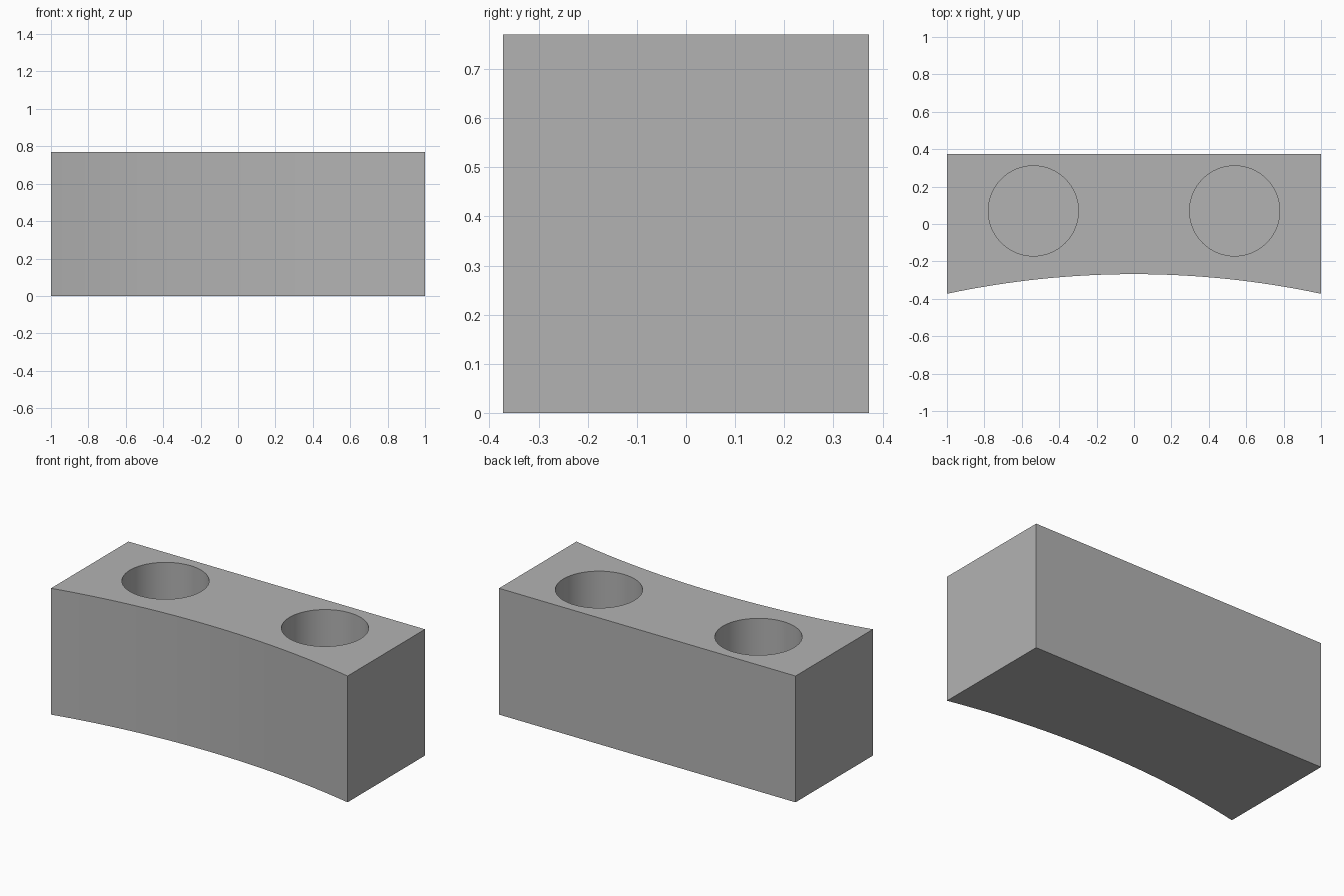
import bpy
import bmesh
import math

cube = bpy.data.objects.get("Cube")
if cube:
    bpy.data.objects.remove(cube, do_unlink=True)

HEIGHT = 0.77
HALF_DEPTH = 0.373
ARC_RISE = 0.105
FLOOR = 0.15
HOLE_X, HOLE_Y, HOLE_R = 0.538, 0.07, 0.241
ARC_STEPS = 32

grey = bpy.data.materials.new("plain grey")
grey.use_nodes = True
color = (0.45, 0.45, 0.45, 1)
grey.diffuse_color = color
grey.node_tree.nodes["Principled BSDF"].inputs["Base Color"].default_value = color


def add_object(name, bm):
    bmesh.ops.recalc_face_normals(bm, faces=bm.faces)
    mesh = bpy.data.meshes.new(name)
    bm.to_mesh(mesh)
    bm.free()
    mesh.materials.append(grey)
    obj = bpy.data.objects.new(name, mesh)
    bpy.context.collection.objects.link(obj)
    return obj


# Block outline: straight back and a shallow concave arc at the front
radius = (1 + ARC_RISE ** 2) / (2 * ARC_RISE)
half_angle = math.asin(1 / radius)
outline = [(1, HALF_DEPTH), (-1, HALF_DEPTH)]
for i in range(ARC_STEPS + 1):
    a = half_angle * (2 * i / ARC_STEPS - 1)
    y = -HALF_DEPTH + ARC_RISE - radius * (1 - math.cos(a))
    outline.append((radius * math.sin(a), y))

bm = bmesh.new()
base = bm.faces.new([bm.verts.new((x, y, 0)) for x, y in outline])
top = bmesh.ops.extrude_face_region(bm, geom=[base], use_keep_orig=True)["geom"]
bmesh.ops.translate(bm, vec=(0, 0, HEIGHT),
                    verts=[v for v in top if isinstance(v, bmesh.types.BMVert)])
block = add_object("holder_block", bm)

# Two round blind holes sunk from the top
for side, x in (("left", HOLE_X), ("right", -HOLE_X)):
    bm = bmesh.new()
    bmesh.ops.create_cone(bm, cap_ends=True, segments=64, radius1=HOLE_R,
                          radius2=HOLE_R, depth=HEIGHT)
    bmesh.ops.translate(bm, verts=bm.verts, vec=(x, HOLE_Y, FLOOR + HEIGHT / 2))
    cutter = add_object(side + "_hole_cutter", bm)
    cutter.hide_render = True
    cutter.hide_set(True)
    cut = block.modifiers.new(side + "_hole", "BOOLEAN")
    cut.operation = "DIFFERENCE"
    cut.solver = "EXACT"
    cut.object = cutter

# Apply the cuts, discard the cutters and smooth the curved walls
bpy.ops.object.select_all(action="DESELECT")
block.select_set(True)
bpy.context.view_layer.objects.active = block
for cut in list(block.modifiers):
    cutter = cut.object
    bpy.ops.object.modifier_apply(modifier=cut.name)
    bpy.data.objects.remove(cutter, do_unlink=True)
bpy.ops.object.shade_smooth_by_angle(angle=math.radians(30))
